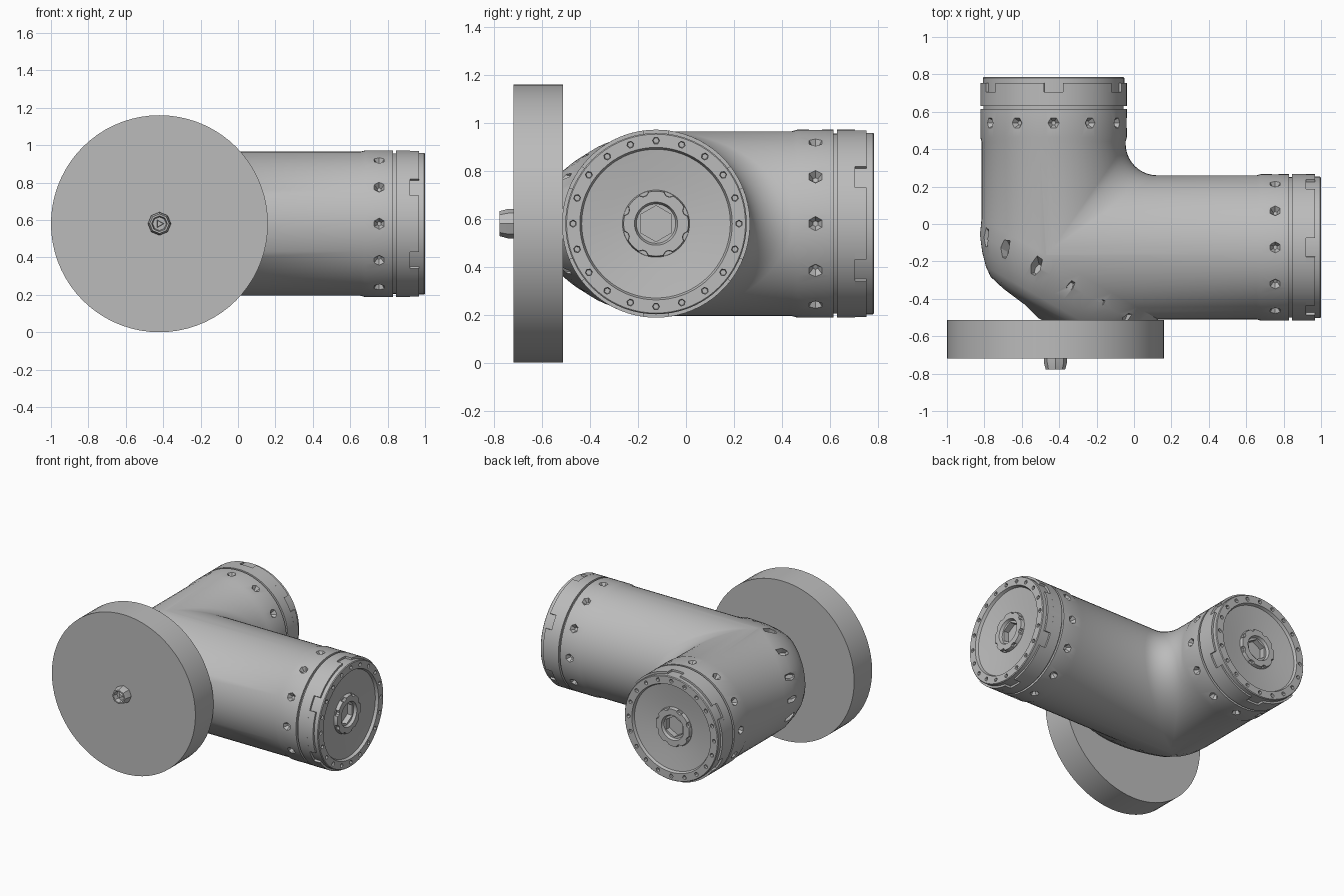
import bpy, bmesh
from math import sin, cos, pi, radians
from mathutils import Matrix, Vector

cube = bpy.data.objects.get("Cube")
if cube:
    bpy.data.objects.remove(cube)

grey = bpy.data.materials.new("grey_metal")
grey.use_nodes = True
GREY = (0.5, 0.5, 0.5, 1)
grey.diffuse_color = GREY
grey.node_tree.nodes["Principled BSDF"].inputs["Base Color"].default_value = GREY

R, AX, AY, AZ = 0.385, -0.43, -0.125, 0.58   # tube radius and axis positions
SHIFT = 0.215                                # the back arm is shorter by this


def frame(x, y, z, origin):
    m = Matrix((x, y, z)).transposed().to_4x4()
    m.translation = origin
    return m


# Local z runs outwards along each axis
SIDE = frame((0, 1, 0), (0, 0, 1), (1, 0, 0), (0, AY, AZ))
BACK = frame((-1, 0, 0), (0, 0, 1), (0, 1, 0), (AX, -SHIFT, AZ))
FRONT = frame((1, 0, 0), (0, 0, 1), (0, -1, 0), (-0.42, 0, AZ))


def skin(bm, rings, closed_ends=False):
    """Join successive closed rings of points with quads."""
    rows = [[bm.verts.new(p) for p in ring] for ring in rings]
    for a, b in zip(rows, rows[1:]):
        for i in range(len(a)):
            j = (i + 1) % len(a)
            bm.faces.new((a[i], a[j], b[j], b[i]))
    if closed_ends:
        bm.faces.new(rows[0])
        bm.faces.new(rows[-1])


def finish(name, bm, matrix=None, cutter=None):
    bmesh.ops.remove_doubles(bm, verts=bm.verts, dist=1e-4)
    bmesh.ops.recalc_face_normals(bm, faces=bm.faces)
    if matrix:
        bm.transform(matrix)
    mesh = bpy.data.meshes.new(name)
    bm.to_mesh(mesh)
    bm.free()
    mesh.materials.append(grey)
    ob = bpy.data.objects.new(name, mesh)
    bpy.context.collection.objects.link(ob)
    if cutter:
        # Carve the pits, then drop the cutter
        cm = bpy.data.meshes.new(name + "_cutter")
        cutter.to_mesh(cm)
        cutter.free()
        cut = bpy.data.objects.new(name + "_cutter", cm)
        cut.hide_render = True
        bpy.context.collection.objects.link(cut)
        mod = ob.modifiers.new("pits", "BOOLEAN")
        mod.operation, mod.solver, mod.object = "DIFFERENCE", "EXACT", cut
        dg = bpy.context.evaluated_depsgraph_get()
        carved = bpy.data.meshes.new_from_object(ob.evaluated_get(dg))
        ob.modifiers.clear()
        ob.data = carved
        bpy.data.objects.remove(cut)
    bpy.ops.object.select_all(action="DESELECT")
    ob.select_set(True)
    bpy.context.view_layer.objects.active = ob
    bpy.ops.object.shade_smooth_by_angle(angle=radians(30))
    return ob


def lathe(name, profile, sides, matrix, cutter=None):
    bm = bmesh.new()
    skin(bm, [[(r * cos(2 * pi * i / sides), r * sin(2 * pi * i / sides), h)
               for i in range(sides)] for r, h in profile])
    return finish(name, bm, matrix, cutter)


def pit(bm, matrix, inner, outer, depth, sides=6):
    bmesh.ops.create_cone(bm, cap_ends=True, segments=sides, radius1=inner,
                          radius2=outer, depth=depth, matrix=matrix)


def spin(angle):
    return Matrix.Rotation(radians(angle), 4, "Z")


# Elbow body: mitred tubes with an inner fillet that fades towards the sides
N, STEPS = 64, 10
FLARE = [(0.392, 0.83), (0.392, 0.68), (R, 0.655)]


def straight(m, r, h, side):
    return [m @ Vector((side * r * cos(2 * pi * i / N), r * sin(2 * pi * i / N), h))
            for i in range(N)]


def bend(k):
    a, ring = k / STEPS * pi / 2, []
    for i in range(N):
        t = 2 * pi * i / N
        u = R * cos(t)
        f = 0.17 * max(0, cos(t))
        ring.append((AX + u + f * (1 - sin(a)), AY + u + f * (1 - cos(a)), AZ + R * sin(t)))
    return ring


body = bmesh.new()
skin(body, [straight(SIDE, r, h, 1) for r, h in FLARE]
     + [bend(k) for k in range(STEPS + 1)]
     + [straight(BACK, r, h, -1) for r, h in reversed(FLARE)], closed_ends=True)
bmesh.ops.remove_doubles(body, verts=body.verts, dist=1e-4)

# Slice off the outer corner and close it with a rounded cap
along = Vector((0.869, -0.494, 0))
out = Vector((-0.494, -0.869, 0))
mid = Vector((-0.345, -0.24, AZ))
bmesh.ops.bisect_plane(body, geom=body.verts[:] + body.edges[:] + body.faces[:],
                       plane_co=mid, plane_no=out, clear_outer=True)
loop = [e for e in body.edges if e.is_boundary]
scale, height = 1, 0
for s, k in [(0.94, 0.077), (0.83, 0.154), (0.73, 0.21), (0.64, 0.245),
             (0.47, 0.267), (0.2, 0.285), (0.03, 0.311)]:
    new = bmesh.ops.extrude_edge_only(body, edges=loop)["geom"]
    loop = [g for g in new if isinstance(g, bmesh.types.BMEdge) and g.is_boundary]
    for v in {v for e in loop for v in e.verts}:
        base = mid + out * height
        v.co = mid + out * k + (v.co - base) * (s / scale)
    scale, height = s, k
bmesh.ops.edgeloop_fill(body, edges=loop)

# Pits around both arms, and slots around the cap
pits = bmesh.new()
turn = Matrix.Rotation(pi / 2, 4, "Y")
for m in (SIDE, BACK):
    for i in range(12):
        pit(pits, m @ spin(30 * i) @ Matrix.Translation((0.392, 0, 0.755)) @ turn,
            0.012, 0.05, 0.06)
CAP = frame(along, out.cross(along), out, mid)
for i in range(15):
    a = radians(24 * i + 12)
    place = Matrix.Translation((0.51 * cos(a), 0.36 * sin(a), 0.085))
    pit(pits, CAP @ place @ spin(24 * i + 12) @ turn @ Matrix.Diagonal((2, 1, 1, 1)),
        0.015, 0.035, 0.07)
finish("elbow_body", body, cutter=pits)

# End collars: groove, band, rim with pinholes, dished face and scalloped hub
COLLAR = [(0, 0.8), (0.375, 0.8), (0.375, 0.845), (0.392, 0.845), (0.392, 0.92),
          (0.378, 0.92), (0.378, 0.995), (0.373, 1), (0.318, 1), (0.31, 0.98),
          (0.2, 0.965), (0.14, 0.96), (0.135, 0.985), (0.09, 0.985)]
for name, m in (("side", SIDE), ("back", BACK)):
    holes = bmesh.new()
    for i in range(20):
        pit(holes, m @ spin(18 * i) @ Matrix.Translation((0.346, 0, 1)), 0.012, 0.018, 0.04)
    for i in range(8):
        pit(holes, m @ spin(45 * i + 22) @ Matrix.Translation((0.145, 0, 0.99)),
            0.022, 0.026, 0.05, 10)
    pit(holes, m @ Matrix.Translation((0, 0, 0.965)), 0.075, 0.075, 0.08)
    lathe(name + "_collar", COLLAR + [(0.082, 0.965), (0, 0.965)], 72, m, holes)

    # Raised teeth that leave six notches in the band
    teeth = bmesh.new()
    for k in range(6):
        rings = []
        for j in range(10):
            a = radians(60 * k + 37.5 + 5 * j)
            rings.append([(r * cos(a), r * sin(a), h) for r, h in
                          ((0.37, 0.92), (0.392, 0.92), (0.392, 0.968), (0.37, 0.968))])
        skin(teeth, rings, closed_ends=True)
    finish(name + "_collar_teeth", teeth, m)

# Front wheel with its centre nut
lathe("front_wheel", [(0, 0.512), (0.58, 0.512), (0.58, 0.72), (0, 0.72)], 72, FRONT)
lathe("wheel_nut", [(0, 0.7), (0.062, 0.7), (0.062, 0.74), (0.052, 0.778),
                    (0.042, 0.778), (0.036, 0.745), (0, 0.745)], 8, FRONT)
lathe("nut_key", [(0, 0.74), (0.026, 0.74), (0.02, 0.76), (0, 0.76)], 3, FRONT)
